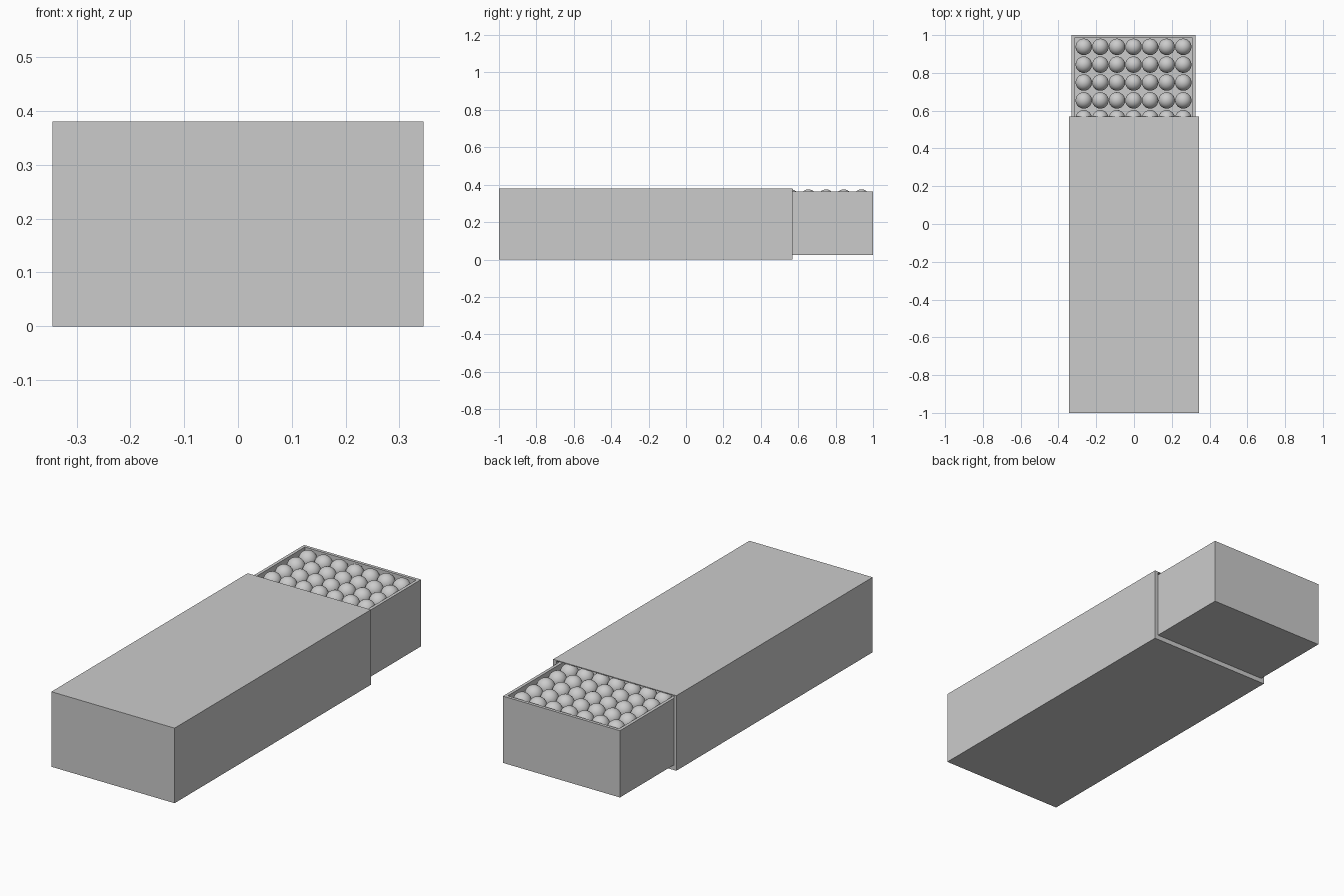
import bpy, bmesh, math
from mathutils import Vector

cube = bpy.data.objects.get("Cube")
if cube:
    bpy.data.objects.remove(cube, do_unlink=True)

grey = bpy.data.materials.new("light grey")
grey.use_nodes = True
grey.diffuse_color = (0.6, 0.6, 0.6, 1)
grey.node_tree.nodes["Principled BSDF"].inputs["Base Color"].default_value = (0.6, 0.6, 0.6, 1)


def add_object(name, mesh):
    ob = bpy.data.objects.new(name, mesh)
    bpy.context.collection.objects.link(ob)
    return ob


def hollow_box(name, lo, hi, inner_lo, inner_hi, axis):
    """Box open on its + side along axis, with the given inner cavity."""
    bm = bmesh.new()
    bmesh.ops.create_cube(bm, size=1)
    mid = (Vector(lo) + Vector(hi)) / 2
    for v in bm.verts:
        v.co = [hi[i] if v.co[i] > 0 else lo[i] for i in range(3)]
    bm.normal_update()
    face = next(f for f in bm.faces if f.normal[axis] > 0.9)
    bmesh.ops.inset_individual(bm, faces=[face], thickness=0.005)
    for v in face.verts:
        for i in range(3):
            if i != axis:
                v.co[i] = inner_hi[i] if v.co[i] > mid[i] else inner_lo[i]
    result = bmesh.ops.extrude_face_region(bm, geom=[face])
    for v in result["geom"]:
        if isinstance(v, bmesh.types.BMVert):
            v.co[axis] = inner_lo[axis]
    if face.is_valid:
        bmesh.ops.delete(bm, geom=[face], context="FACES_ONLY")
    bmesh.ops.recalc_face_normals(bm, faces=bm.faces)
    mesh = bpy.data.meshes.new(name)
    bm.to_mesh(mesh)
    bm.free()
    mesh.materials.append(grey)
    return add_object(name, mesh)


# Outer sleeve, open at the back
hollow_box("sleeve", (-0.345, -1, 0), (0.345, 0.57, 0.38),
           (-0.331, -0.98, 0.024), (0.326, 0.57, 0.376), 1)

# Sliding tray, open at the top
hollow_box("tray", (-0.33, -0.57, 0.025), (0.325, 1, 0.363),
           (-0.314, -0.554, 0.04), (0.309, 0.984, 0.363), 2)

# Round-topped peg, turned from a profile and shared by the whole grid
radius, top, floor = 0.0435, 0.375, 0.04
bm = bmesh.new()
steps = 10
profile = [Vector((radius * math.sin(a), 0, top - radius + radius * math.cos(a)))
           for a in (math.pi / 2 * i / steps for i in range(steps + 1))]
profile.append(Vector((radius, 0, floor)))
verts = [bm.verts.new(p) for p in profile]
edges = [bm.edges.new(pair) for pair in zip(verts, verts[1:])]
bmesh.ops.spin(bm, geom=verts + edges, cent=(0, 0, 0), axis=(0, 0, 1),
               angle=math.tau, steps=24)
bmesh.ops.remove_doubles(bm, verts=bm.verts, dist=0.0001)
bmesh.ops.recalc_face_normals(bm, faces=bm.faces)
for f in bm.faces:
    f.smooth = True
peg = bpy.data.meshes.new("peg")
bm.to_mesh(peg)
bm.free()
peg.materials.append(grey)

# Rows of pegs along the tray
for row in range(16):
    for col in range(7):
        ob = add_object(f"peg_{row + 1}_{col + 1}", peg)
        ob.location = (-0.0025 + (col - 3) * 0.0878, 0.938 - row * 0.0945, 0)
